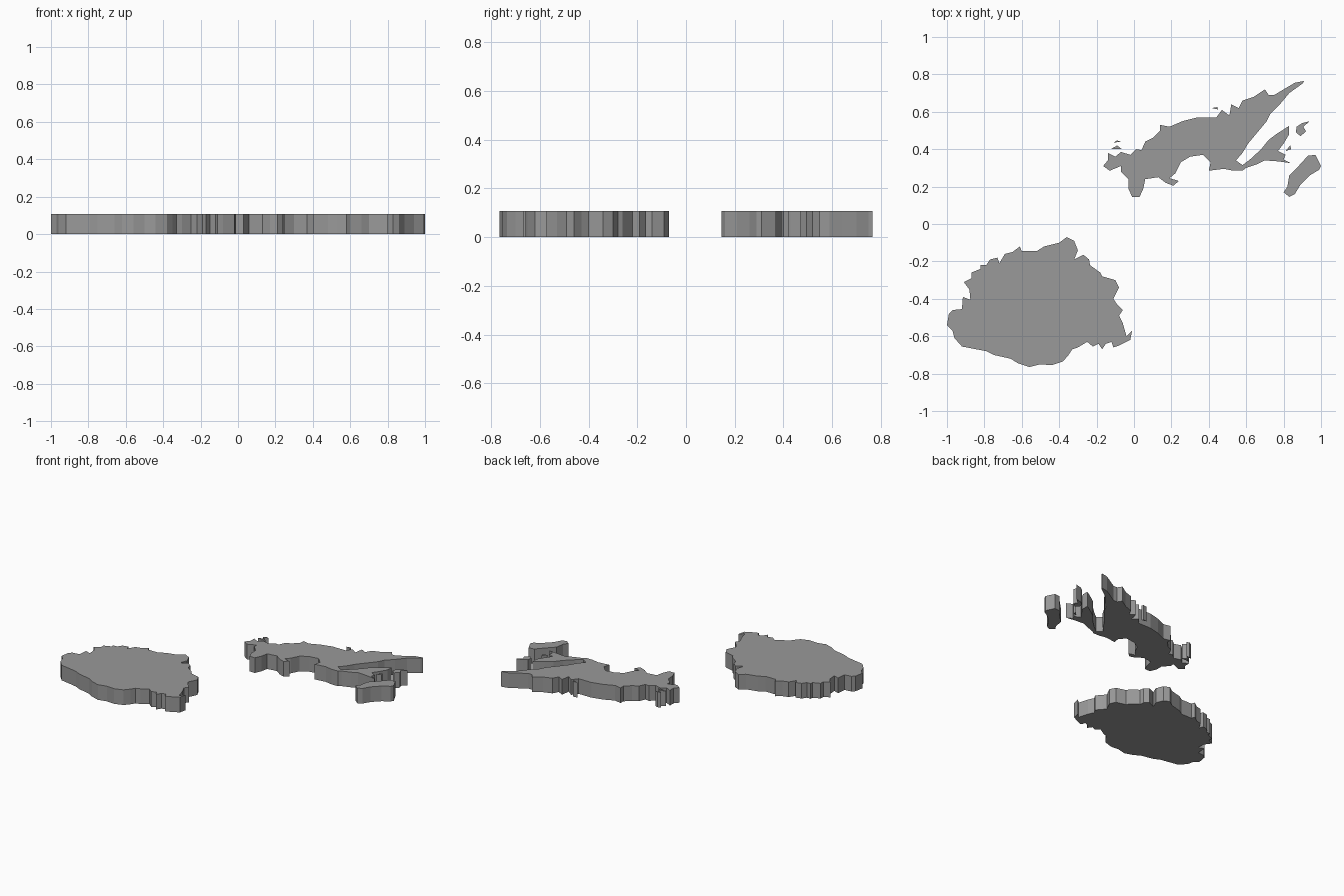
import bpy, bmesh

HEIGHT = 0.107

# Dark grey for all land
grey = bpy.data.materials.new("dark_grey")
grey.diffuse_color = (0.32, 0.32, 0.32, 1)


def slab(name, outline):
    """Extrude a flat coastline outline into a slab standing on z = 0."""
    bm = bmesh.new()
    base = bm.faces.new([bm.verts.new((x, y, 0)) for x, y in outline])
    res = bmesh.ops.extrude_face_region(bm, geom=[base], use_keep_orig=True)
    top = [v for v in res["geom"] if isinstance(v, bmesh.types.BMVert)]
    bmesh.ops.translate(bm, verts=top, vec=(0, 0, HEIGHT))
    bmesh.ops.recalc_face_normals(bm, faces=bm.faces)
    bmesh.ops.triangulate(bm, faces=[f for f in bm.faces if len(f.verts) > 4])
    mesh = bpy.data.meshes.new(name)
    bm.to_mesh(mesh)
    bm.free()
    mesh.materials.append(grey)
    bpy.context.collection.objects.link(bpy.data.objects.new(name, mesh))


# Large round island in the south-west
slab("south_island", [
    (-.36, -.07), (-.32, -.09), (-.30, -.14), (-.32, -.19), (-.27, -.165), (-.24, -.19),
    (-.235, -.22), (-.18, -.26), (-.17, -.28), (-.10, -.30), (-.08, -.34), (-.11, -.40),
    (-.09, -.43), (-.06, -.46), (-.08, -.49), (-.06, -.53), (-.04, -.60), (-.01, -.57),
    (-.02, -.62), (-.08, -.65), (-.11, -.66), (-.12, -.63), (-.15, -.64), (-.17, -.67),
    (-.19, -.64), (-.22, -.655), (-.25, -.63), (-.30, -.66), (-.33, -.67), (-.35, -.70),
    (-.38, -.735), (-.44, -.755), (-.50, -.75), (-.56, -.765), (-.62, -.745), (-.66, -.72),
    (-.75, -.70), (-.79, -.68), (-.92, -.655), (-.96, -.61), (-.97, -.57), (-1.0, -.54),
    (-.99, -.48), (-.97, -.46), (-.92, -.455), (-.915, -.39), (-.875, -.405), (-.88, -.35),
    (-.91, -.31), (-.87, -.29), (-.87, -.26), (-.82, -.24), (-.82, -.22), (-.79, -.22),
    (-.77, -.19), (-.73, -.18), (-.72, -.21), (-.69, -.16), (-.65, -.15), (-.61, -.12),
    (-.60, -.145), (-.52, -.145), (-.48, -.12), (-.40, -.10)])

# Long island in the north
slab("north_island", [
    (.91, .765), (.90, .75), (.83, .70), (.78, .64), (.73, .59), (.71, .55), (.66, .49),
    (.61, .43), (.58, .38), (.545, .34), (.58, .315), (.58, .285), (.53, .285), (.48, .295),
    (.40, .285), (.41, .33), (.37, .37), (.30, .36), (.25, .33), (.22, .27), (.19, .245),
    (.24, .23), (.21, .205), (.17, .22), (.13, .25), (.06, .24), (.05, .19), (.03, .145),
    (-.01, .145), (-.03, .19), (-.03, .24), (-.07, .28), (-.07, .31), (-.13, .285),
    (-.165, .31), (-.14, .34), (-.14, .38), (-.10, .36), (-.07, .385), (-.02, .37),
    (.01, .40), (.04, .395), (.06, .44), (.10, .46), (.14, .50), (.14, .53), (.19, .52),
    (.26, .55), (.34, .57), (.44, .57), (.47, .61), (.51, .58), (.52, .64), (.56, .62),
    (.58, .66), (.64, .68), (.70, .72), (.72, .69), (.75, .69), (.80, .72), (.86, .755)])

# Narrow arm joined to the south-east shore of the north island
slab("peninsula", [
    (.58, .315), (.62, .345), (.68, .40), (.72, .45), (.76, .48), (.83, .525), (.83, .48),
    (.80, .43), (.77, .39), (.81, .37), (.80, .345), (.84, .325), (.77, .335), (.70, .34),
    (.66, .32), (.60, .30), (.58, .285)])

# Outlying islands
slab("east_island", [
    (.80, .17), (.83, .145), (.86, .16), (.89, .21), (.94, .26), (.99, .29), (1.0, .31),
    (.97, .37), (.93, .365), (.88, .31), (.83, .26), (.82, .20)])
slab("northeast_islet", [
    (.865, .49), (.89, .47), (.92, .495), (.905, .52), (.94, .55), (.90, .54), (.87, .52)])
slab("strait_islet", [(.81, .39), (.84, .40), (.835, .42)])
slab("west_islet", [(-.125, .40), (-.065, .40), (-.09, .42)])
slab("northwest_islet", [(-.11, .435), (-.07, .44), (-.09, .447)])
slab("north_shore_islet", [(.415, .62), (.45, .612), (.445, .625)])
